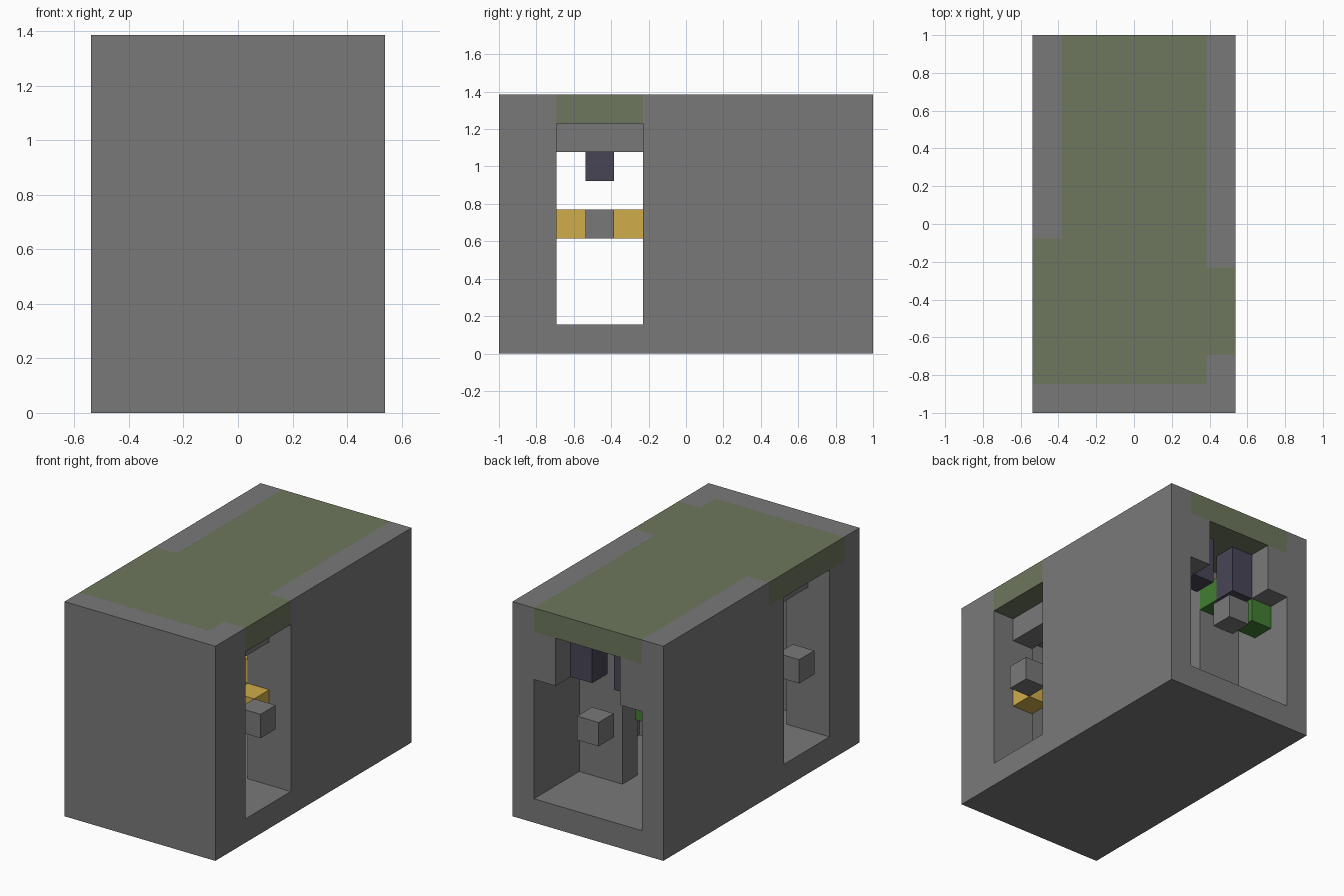
import bpy
import bmesh
from itertools import product
from mathutils import Vector

cube = bpy.data.objects.get("Cube")
if cube:
    bpy.data.objects.remove(cube, do_unlink=True)

WIDE, LONG, TALL = 7, 13, 9          # size in blocks
UNIT = 2 / LONG


def material(name, rgb):
    """Flat colour given as 0-255 display values."""
    col = [((c / 255 + 0.055) / 1.055) ** 2.4 for c in rgb] + [1]
    mat = bpy.data.materials.new(name)
    mat.use_nodes = True
    mat.diffuse_color = col
    bsdf = mat.node_tree.nodes["Principled BSDF"]
    bsdf.inputs["Base Color"].default_value = col
    bsdf.inputs["Roughness"].default_value = 0.9
    return mat


STONE = material("grey stone", (121, 121, 121))
MOSS = material("mossy stone", (109, 119, 93))
GOLD = material("golden yellow", (208, 173, 74))
INDIGO = material("dark indigo", (72, 69, 86))
GREEN = material("leaf green", (66, 126, 50))

cells = {}                           # block position -> part name


def fill(part, x, y, z):
    """Set a range of blocks to a part, or empty it when part is None."""
    for p in product(range(*x), range(*y), range(*z)):
        if part:
            cells[p] = part
        else:
            cells.pop(p, None)


# Solid outer block
fill("stone_walls", (0, WIDE), (0, LONG), (0, TALL))

# Mossy roof above the passages
fill("mossy_roof", (1, 6), (1, LONG), (8, 9))
fill("mossy_roof", (0, 1), (1, 6), (8, 9))
fill("mossy_roof", (6, 7), (2, 5), (8, 9))

# Cross passage, junction, middle room and rear porch
fill(None, (0, WIDE), (2, 5), (1, 8))
fill(None, (2, 5), (1, 6), (1, 8))
fill(None, (1, 6), (6, 9), (1, 8))
fill(None, (3, 4), (9, 10), (1, 8))
fill(None, (1, 6), (10, 12), (1, 8))

# Stepped rear doorway
fill(None, (1, 6), (12, 13), (1, 6))
fill(None, (2, 5), (12, 13), (6, 8))

# Lintels inside both side doorways
for x in (1, 5):
    fill("side_lintels", (x, x + 1), (2, 5), (7, 8))

# Single stone block in each doorway
for x, y in ((0, 3), (6, 3), (3, 12)):
    fill("doorway_blocks", (x, x + 1), (y, y + 1), (4, 5))

# Coloured blocks
for x, y, z in ((5, 2, 4), (5, 4, 4), (4, 5, 5)):
    fill("yellow_blocks", (x, x + 1), (y, y + 1), (z, z + 1))
for x, y, z in ((1, 11, 5), (2, 10, 6)):
    fill("green_blocks", (x, x + 1), (y, y + 1), (z, z + 1))
for x, y in ((2, 11), (4, 11), (3, 3)):
    fill("hanging_indigo_blocks", (x, x + 1), (y, y + 1), (6, 8))


def build(part, mat):
    """Make one object from the exposed sides of a part's blocks."""
    bm = bmesh.new()
    for p, owner in cells.items():
        if owner != part:
            continue
        for axis, sign in product(range(3), (-1, 1)):
            n = Vector((0, 0, 0))
            n[axis] = sign
            if tuple(int(a + b) for a, b in zip(p, n)) in cells:
                continue
            u, v = Vector((0, 0, 0)), Vector((0, 0, 0))
            u[(axis + 1) % 3] = 0.5
            v[(axis + 2) % 3] = 0.5 * sign
            c = Vector(p) + Vector((0.5, 0.5, 0.5)) + n * 0.5
            c -= Vector((WIDE / 2, LONG / 2, 0))
            corners = (c - u - v, c + u - v, c + u + v, c - u + v)
            bm.faces.new([bm.verts.new(q * UNIT) for q in corners])
    bmesh.ops.remove_doubles(bm, verts=bm.verts, dist=UNIT / 100)
    bmesh.ops.dissolve_limit(bm, angle_limit=0.01, verts=bm.verts, edges=bm.edges)
    bmesh.ops.triangulate(bm, faces=[f for f in bm.faces if len(f.verts) > 4])
    mesh = bpy.data.meshes.new(part)
    bm.to_mesh(mesh)
    bm.free()
    mesh.materials.append(mat)
    bpy.context.collection.objects.link(bpy.data.objects.new(part, mesh))


build("stone_walls", STONE)
build("mossy_roof", MOSS)
build("side_lintels", STONE)
build("doorway_blocks", STONE)
build("yellow_blocks", GOLD)
build("green_blocks", GREEN)
build("hanging_indigo_blocks", INDIGO)
